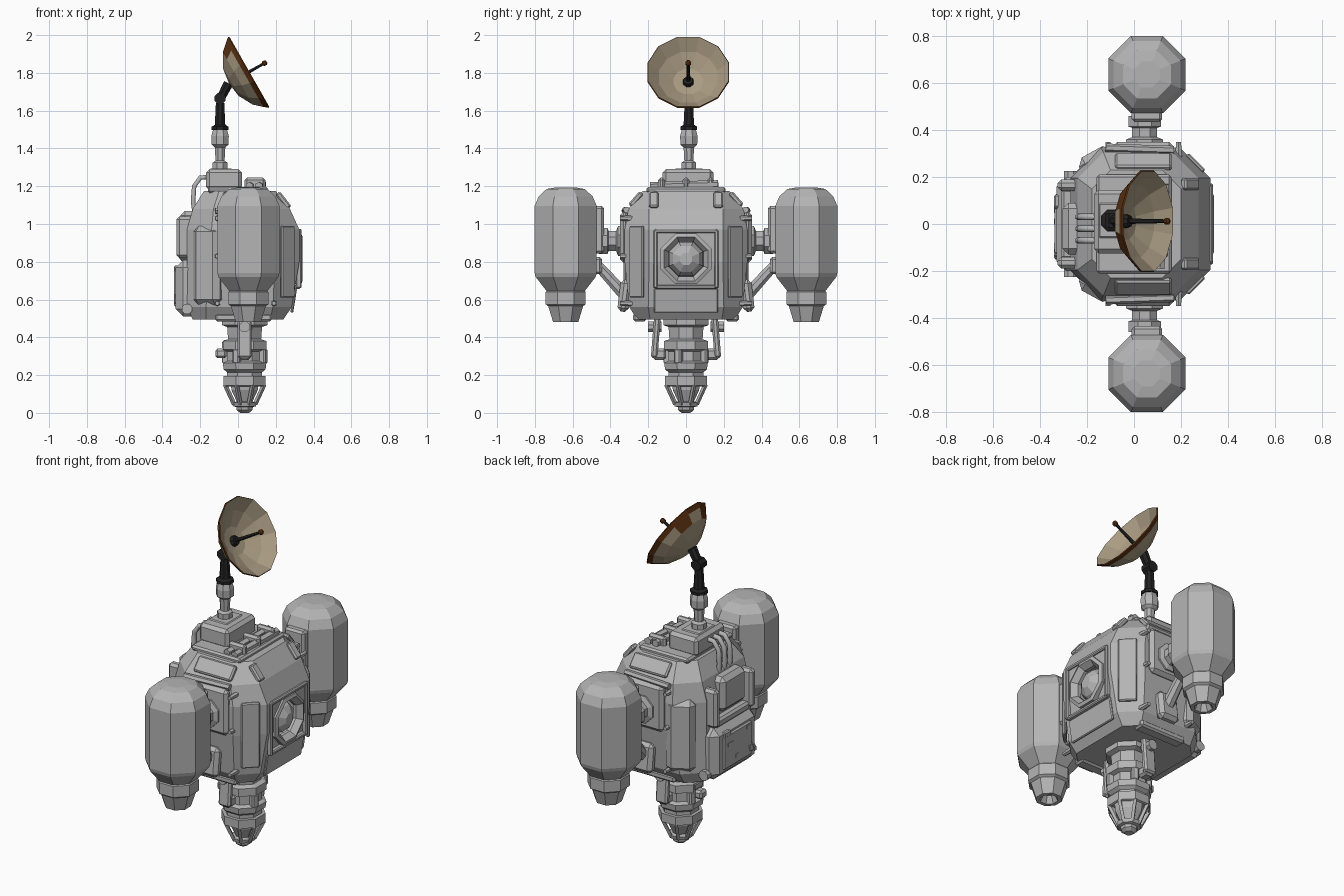
import bpy, bmesh, math, random
from mathutils import Vector

random.seed(4)


def material(name, rgb):
    m = bpy.data.materials.new(name)
    m.diffuse_color = (*rgb, 1)
    return m


GREY = material("hull grey", (0.46, 0.46, 0.46))
CREAM = material("dish cream", (0.40, 0.33, 0.225))
RUST = material("rust brown", (0.11, 0.032, 0.006))
BLACK = material("mast black", (0.016, 0.016, 0.016))


def finish(name, bm, mat=GREY):
    bmesh.ops.recalc_face_normals(bm, faces=bm.faces)
    me = bpy.data.meshes.new(name)
    bm.to_mesh(me)
    bm.free()
    me.materials.append(mat)
    ob = bpy.data.objects.new(name, me)
    bpy.context.collection.objects.link(ob)
    return ob


def loft(name, rings, mat=GREY, closed=False):
    """Skin a stack of equal-length point rings."""
    bm = bmesh.new()
    vs = [[bm.verts.new(p) for p in r] for r in rings]
    n = len(rings[0])
    pairs = list(zip(vs, vs[1:])) + ([(vs[-1], vs[0])] if closed else [])
    for a, b in pairs:
        for i in range(n):
            bm.faces.new((a[i], a[(i + 1) % n], b[(i + 1) % n], b[i]))
    if not closed:
        bm.faces.new(vs[0])
        bm.faces.new(vs[-1])
    return finish(name, bm, mat)


def lathe(name, profile, loc, axis=(0, 0, 1), n=8, mat=GREY, closed=False):
    """Turn (radius, height) pairs around an axis through loc."""
    q = Vector((0, 0, 1)).rotation_difference(Vector(axis).normalized())
    rings = []
    for r, h in profile:
        angs = [(i + 0.5) * 2 * math.pi / n for i in range(n)]
        rings.append([Vector(loc) + q @ Vector((r * math.cos(a), r * math.sin(a), h)) for a in angs])
    return loft(name, rings, mat, closed)


def rod(name, a, b, r1, r2=None, n=8, mat=GREY):
    d = Vector(b) - Vector(a)
    return lathe(name, [(r1, 0), (r2 or r1, d.length)], a, d, n, mat)


def rect_ring(z, x0, x1, y, c):
    """Rectangle with clipped corners at height z."""
    return [(x1, -y + c, z), (x1, y - c, z), (x1 - c, y, z), (x0 + c, y, z),
            (x0, y - c, z), (x0, -y + c, z), (x0 + c, -y, z), (x1 - c, -y, z)]


def box(name, loc, size, bevel=0.012, rot=(0, 0, 0)):
    bm = bmesh.new()
    bmesh.ops.create_cube(bm, size=1)
    bmesh.ops.scale(bm, vec=size, verts=bm.verts)
    if bevel:
        bmesh.ops.bevel(bm, geom=bm.edges[:], offset=bevel, segments=1, affect='EDGES')
    ob = finish(name, bm)
    ob.location, ob.rotation_euler = loc, rot
    return ob


def pipe(name, pts, r):
    cu = bpy.data.curves.new(name, 'CURVE')
    cu.dimensions, cu.bevel_depth, cu.bevel_resolution = '3D', r, 1
    cu.use_fill_caps = True
    sp = cu.splines.new('POLY')
    sp.points.add(len(pts) - 1)
    for p, co in zip(sp.points, pts):
        p.co = (*co, 1)
    cu.materials.append(GREY)
    ob = bpy.data.objects.new(name, cu)
    bpy.context.collection.objects.link(ob)


# Main hull with a round port cut into its nose
hull = loft("hull", [rect_ring(*r) for r in (
    (0.495, -0.24, 0.24, 0.26, 0.07), (0.56, -0.27, 0.285, 0.30, 0.10),
    (0.80, -0.27, 0.325, 0.325, 0.13), (0.97, -0.27, 0.325, 0.325, 0.13),
    (1.08, -0.24, 0.275, 0.305, 0.11), (1.175, -0.18, 0.20, 0.23, 0.08))])
cutter = lathe("port_cutter", [(0.125, 0), (0.125, 0.3)], (0.23, 0, 0.815), (1, 0, 0))
mod = hull.modifiers.new("port", 'BOOLEAN')
mod.object, mod.operation, mod.solver = cutter, 'DIFFERENCE', 'EXACT'
bpy.context.view_layer.objects.active = hull
bpy.ops.object.modifier_apply(modifier="port")
bpy.data.objects.remove(cutter)

# Nose port: ring, lens and surrounding frame
lathe("port_ring", [(0.145, 0.29), (0.145, 0.335), (0.125, 0.342), (0.10, 0.31), (0.10, 0.29)],
      (0, 0, 0.815), (1, 0, 0), closed=True)
lathe("port_lens", [(0.1, 0.23), (0.098, 0.27), (0.075, 0.31), (0.035, 0.335)], (0, 0, 0.815), (1, 0, 0))
for s in (-1, 1):
    box("port_frame_side", (0.322, s * 0.162, 0.815), (0.03, 0.022, 0.31), 0.006)
    box("port_frame_rail", (0.322 if s > 0 else 0.315, 0, 0.815 + s * 0.148), (0.03, 0.33, 0.022), 0.006)
    box("nose_edge_strip", (0.24, s * 0.17, 1.125), (0.1, 0.05, 0.03), 0.008, (0, 0.9, 0))
box("nose_lower_plate", (0.295, 0, 0.595), (0.015, 0.34, 0.13), 0.005, (0, 0.16, 0))

for s in (-1, 1):
    # Side tank and its nozzle
    c = (0.055, s * 0.637, 0)
    lathe("side_tank", [(0.105, 0.64), (0.172, 0.72), (0.178, 0.74), (0.178, 1.095),
                        (0.155, 1.145), (0.11, 1.185), (0.06, 1.193)], c, n=8)
    lathe("tank_nozzle", [(0.095, 0.66), (0.115, 0.64), (0.115, 0.575), (0.1, 0.565), (0.072, 0.48),
                          (0.05, 0.48), (0.03, 0.52)], c, n=8)
    # Tank mount: plates, arm, elbow and strut
    box("tank_bracket", (0.055, s * 0.46, 0.97), (0.13, 0.05, 0.25))
    box("hull_side_plate", (0.04, s * 0.325, 0.93), (0.26, 0.05, 0.27), 0.02)
    lathe("tank_arm", [(0.085, 0.33), (0.085, 0.36), (0.058, 0.37), (0.058, 0.41), (0.075, 0.415),
                       (0.075, 0.46)], (0.045, 0, 0.91), (0, s, 0))
    rod("tank_strut", (0.045, s * 0.475, 0.79), (0.045, s * 0.32, 0.62), 0.028, 0.035)
    box("strut_foot", (0.045, s * 0.325, 0.62), (0.13, 0.06, 0.17), 0.02, (s * 0.12, 0, 0))
    box("strut_head", (0.045, s * 0.465, 0.78), (0.08, 0.04, 0.09))
    # Flank panels and edge strips
    box("flank_panel", (-0.15, s * 0.255, 0.78), (0.16, 0.12, 0.42), 0.03, (0, 0, s * 0.5))
    box("front_flank_strip", (0.262, s * 0.26, 0.80), (0.02, 0.1, 0.38), 0.006, (0, 0, s * 0.78))
    box("roof_edge_plate", (0.04, s * 0.265, 1.13), (0.24, 0.09, 0.03), 0.008, (-s * 0.85, 0, 0))
    rod("roof_edge_rail", (-0.12, s * 0.325, 1.07), (0.17, s * 0.315, 1.075), 0.018, n=6)
    box("keel_rail", (0.03, s * 0.245, 0.505), (0.30, 0.07, 0.04), 0.01)
    # Landing leg braces beside the lower neck
    box("neck_brace", (0.035, s * 0.16, 0.40), (0.075, 0.035, 0.22), 0.01, (s * 0.08, 0, 0))
    box("neck_brace_foot", (0.035, s * 0.14, 0.31), (0.06, 0.07, 0.06))
    rod("brace_pin", (0.035, s * 0.13, 0.455), (0.035, s * 0.2, 0.455), 0.03)
    # Bolts around the side mounts
    for x in (-0.11, 0.19):
        for z in (0.58, 0.83, 1.03):
            rod("side_bolt", (x, s * 0.28, z), (x, s * 0.35, z), 0.017, 0.012, 6)

# Rear equipment
box("rear_pack", (-0.255, 0, 0.66), (0.15, 0.40, 0.30), 0.04)
box("rear_pack_cover", (-0.328, 0, 0.66), (0.02, 0.26, 0.2), 0.008)
box("rear_shelf", (-0.24, 0, 0.83), (0.14, 0.30, 0.05))
box("rear_upper_box", (-0.235, -0.02, 0.97), (0.14, 0.22, 0.2), 0.025)
for s in (-1, 1):
    box("rear_rib", (-0.27, s * 0.165, 0.93), (0.11, 0.05, 0.22), 0.015)
    rod("rear_bolt", (-0.27, s * 0.19, 0.55), (-0.27, s * 0.225, 0.55), 0.03)
for i in range(8):
    z, y = random.uniform(0.56, 0.78), random.uniform(-0.15, 0.15)
    box("rear_fitting", (-0.325, y, z), (0.03, random.uniform(0.03, 0.06), 0.03), 0.006)
for y in (-0.07, -0.02, 0.03):
    pipe("rear_hose", [(-0.15, y, 1.25), (-0.20, y, 1.245), (-0.232, y, 1.20),
                       (-0.238, y, 1.12), (-0.225, y, 1.03)], 0.014)

# Roof: mast housing, rails and plates
box("roof_deck", (0.0, 0, 1.18), (0.32, 0.42, 0.03), 0.01)
box("mast_housing", (-0.075, 0.01, 1.235), (0.19, 0.27, 0.11), 0.018)
box("housing_cap", (-0.09, 0.015, 1.285), (0.12, 0.15, 0.02), 0.006)
for x in (0.06, 0.11):
    rod("roof_rail", (x, -0.19, 1.20), (x + 0.02, 0.17, 1.21), 0.022, n=6)
for y in (-0.13, 0.0, 0.13):
    box("rail_clamp", (0.09, y, 1.21), (0.11, 0.035, 0.07))

# Lower neck, collar and caged tip
lathe("lower_neck", [(0.13, 0.5), (0.13, 0.465), (0.1, 0.455), (0.095, 0.39), (0.125, 0.38), (0.125, 0.335),
                     (0.1, 0.325), (0.1, 0.275), (0.125, 0.265), (0.12, 0.23), (0.1, 0.215), (0.1, 0.19)],
      (0.035, 0, 0))
lathe("cage_rim", [(0.12, 0.195), (0.12, 0.145), (0.108, 0.14), (0.10, 0.195)], (0.035, 0, 0), closed=True)
lathe("cage_core", [(0.085, 0.2), (0.075, 0.12), (0.045, 0.06), (0.05, 0.05), (0.045, 0.015), (0.025, 0)],
      (0.035, 0, 0))
lathe("cage_lower_ring", [(0.07, 0.055), (0.065, 0.035), (0.045, 0.03), (0.045, 0.06)], (0.035, 0, 0), closed=True)
for i in range(8):
    a = (i + 0.5) * math.pi / 4
    cx, sy = math.cos(a), math.sin(a)
    rod("cage_bar", (0.035 + 0.112 * cx, 0.112 * sy, 0.15), (0.035 + 0.06 * cx, 0.06 * sy, 0.045), 0.012, n=4)
    if i % 2:
        box("collar_lug", (0.035 + 0.105 * cx, 0.105 * sy, 0.30), (0.04, 0.04, 0.08), 0.008, (0, 0, a))
box("neck_valve", (-0.09, 0, 0.315), (0.06, 0.06, 0.05))
box("neck_valve_arm", (-0.06, 0.0, 0.36), (0.05, 0.09, 0.05))

# Antenna mast
M = (-0.095, 0.015, 0)
lathe("mast_base", [(0.042, 1.28), (0.042, 1.325), (0.026, 1.335), (0.03, 1.405), (0.048, 1.42),
                    (0.05, 1.465), (0.04, 1.50)], M)
lathe("mast_pole", [(0.048, 1.498), (0.048, 1.515), (0.03, 1.525), (0.024, 1.64)], M, mat=BLACK)
rod("mast_joint", (-0.095, -0.015, 1.665), (-0.095, 0.045, 1.665), 0.032, mat=BLACK)
rod("mast_elbow", (-0.095, 0.015, 1.66), (-0.05, 0.015, 1.745), 0.024, 0.028, mat=BLACK)

# Dish: thin bowl with rusted rim and rust patches on the outside
N = Vector((0.869, 0, 0.495))
C = Vector((0.055, 0.012, 1.803))
dish = lathe("dish", [(0.004, -0.118), (0.085, -0.107), (0.165, -0.065), (0.205, -0.022), (0.224, 0.0),
                      (0.220, 0.006), (0.160, -0.053), (0.08, -0.098), (0.004, -0.108)],
             C, N, n=12, mat=CREAM, closed=True)
dish.data.materials.append(RUST)
for p in dish.data.polygons:
    d = p.center - C
    h = d.dot(N)
    r = (d - N * h).length
    outside = p.normal.dot(d - N * h) > 0
    patch = r > 0.17 and int(7 * math.atan2(d.y, d.z) + 20) % 3 == 0
    if outside and (r > 0.2 or patch):
        p.material_index = 1

# Feed horn
B = C - N * 0.108
rod("feed_socket", B, B + N * 0.025, 0.032, 0.025, mat=BLACK)
rod("feed_rod", B, C + N * 0.09, 0.012, 0.008, 6, BLACK)
lathe("feed_tip", [(0.008, 0.085), (0.015, 0.092), (0.015, 0.105), (0.008, 0.112)], C, N, 8, RUST)
